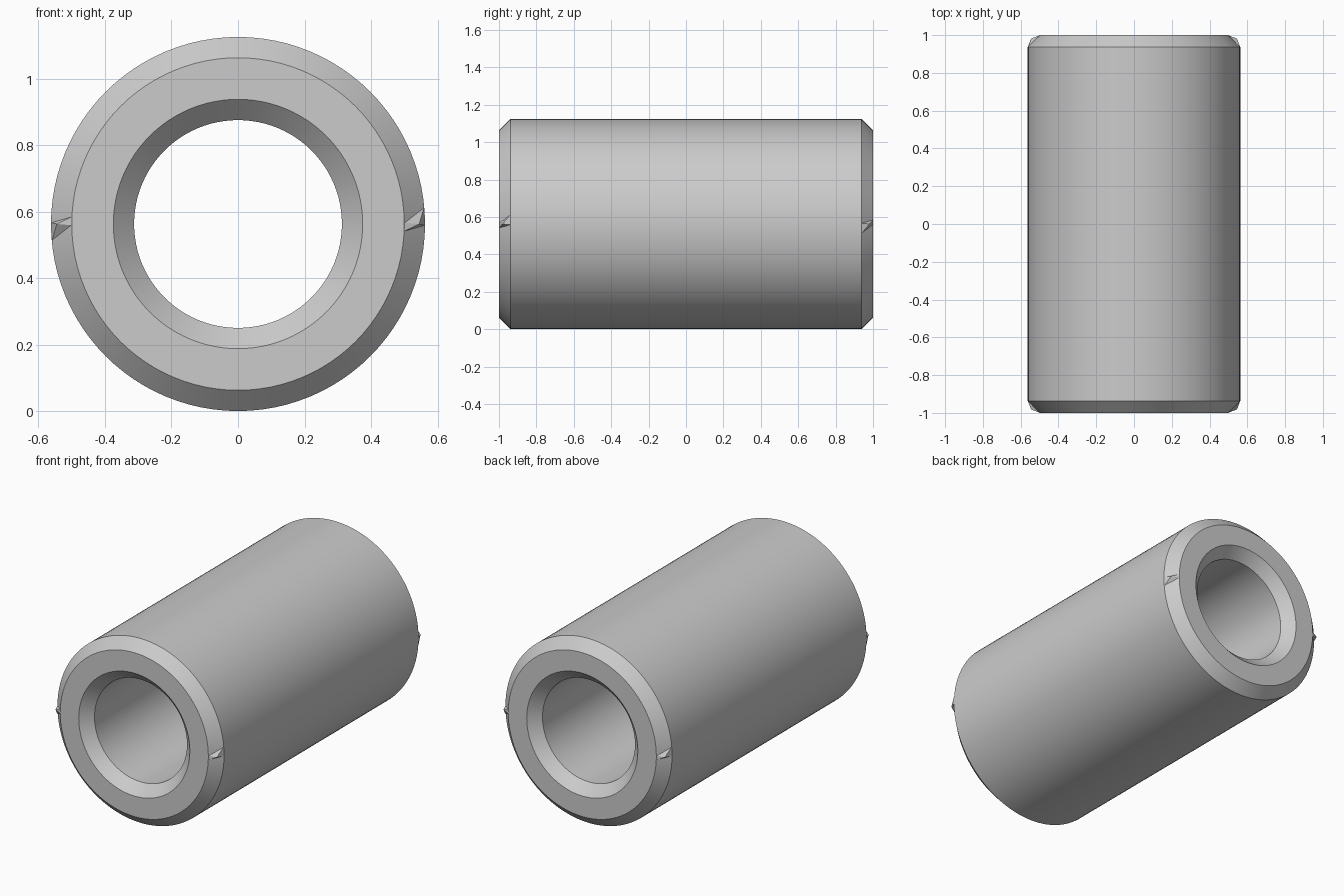
import bpy, bmesh, math
from mathutils import Vector

if "Cube" in bpy.data.objects:
    bpy.data.objects.remove(bpy.data.objects["Cube"])

R, BORE, C, HALF = 0.5625, 0.3125, 0.0625, 1.0   # outer radius, bore, chamfer, half length
SEG = 96

grey = bpy.data.materials.new("plain_grey")
grey.diffuse_color = (0.6, 0.6, 0.6, 1)
grey.use_nodes = True
grey.node_tree.nodes["Principled BSDF"].inputs["Base Color"].default_value = grey.diffuse_color


def make_object(name, bm):
    bmesh.ops.recalc_face_normals(bm, faces=bm.faces)
    mesh = bpy.data.meshes.new(name)
    bm.to_mesh(mesh)
    bm.free()
    mesh.materials.append(grey)
    obj = bpy.data.objects.new(name, mesh)
    bpy.context.collection.objects.link(obj)
    obj.location.z = R
    return obj


# Chamfered tube: closed profile (radius, y) revolved about the y axis
profile = [(R, -HALF + C), (R, HALF - C), (R - C, HALF), (BORE + C, HALF),
           (BORE, HALF - C), (BORE, -HALF + C), (BORE + C, -HALF), (R - C, -HALF)]
bm = bmesh.new()
rings = []
for i in range(SEG):
    a = 2 * math.pi * i / SEG
    rings.append([bm.verts.new((r * math.cos(a), y, r * math.sin(a))) for r, y in profile])
for i in range(SEG):
    p, q = rings[i], rings[(i + 1) % SEG]
    for j in range(len(profile)):
        k = (j + 1) % len(profile)
        bm.faces.new((p[j], p[k], q[k], q[j]))
tube = make_object("tube", bm)
bpy.context.view_layer.objects.active = tube
tube.select_set(True)
bpy.ops.object.shade_smooth_by_angle(angle=math.radians(30))

# Small burrs on the chamfers, at both sides of both ends (half-turn symmetric)
bm = bmesh.new()
for sx, sy in ((1, -1), (1, 1), (-1, -1), (-1, 1)):
    sz = -sx * sy
    pts = [(0.499, -0.999, -0.022), (0.499, -0.999, 0.004), (0.559, -0.94, 0.048),
           (0.561, -0.94, -0.004), (0.545, -0.982, 0.0)]
    v = [bm.verts.new((x * sx, -y * sy, z * sz)) for x, y, z in pts]
    for f in ((0, 1, 4), (1, 2, 4), (2, 3, 4), (3, 0, 4), (3, 2, 1, 0)):
        bm.faces.new([v[n] for n in f])
make_object("chamfer_burrs", bm)
